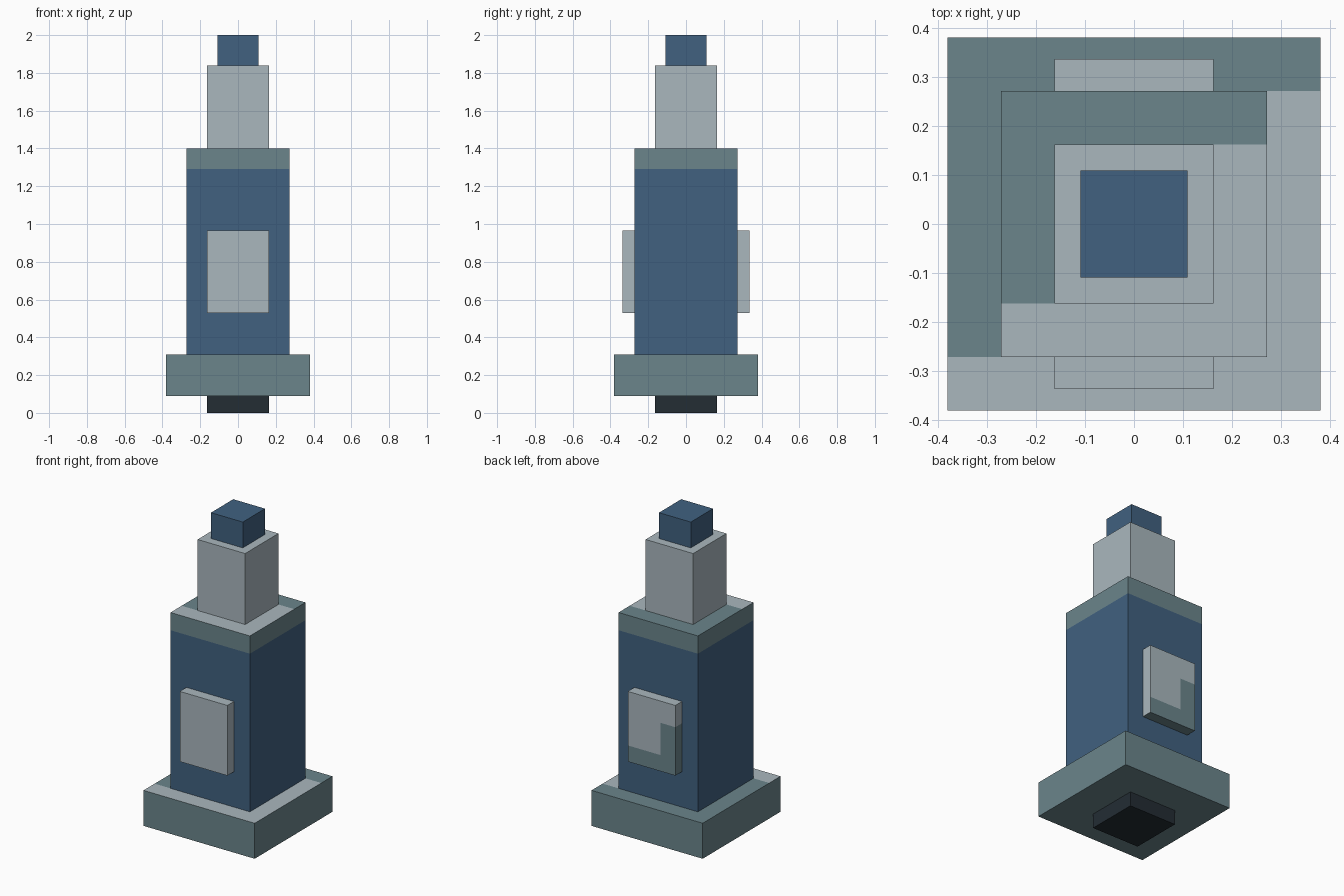
import bpy
import bmesh
from mathutils import Matrix, Vector

cube = bpy.data.objects.get("Cube")
if cube:
    bpy.data.objects.remove(cube, do_unlink=True)


def material(name, rgb):
    mat = bpy.data.materials.new(name)
    mat.use_nodes = True
    mat.diffuse_color = (*rgb, 1)
    mat.node_tree.nodes["Principled BSDF"].inputs["Base Color"].default_value = (*rgb, 1)
    return mat


PALE = material("pale grey", (0.40, 0.475, 0.515))
TEAL = material("grey teal", (0.147, 0.235, 0.26))
BLUE = material("steel blue", (0.052, 0.12, 0.216))
DARK = material("dark slate", (0.017, 0.026, 0.034))

AXES = {"x": Vector((1, 0, 0)), "y": Vector((0, 1, 0)), "z": Vector((0, 0, 1))}


def block(name, low, high, mats, cuts=(), rule=None):
    """Box between two corners, cut along planes and coloured by a face rule."""
    low, high = Vector(low), Vector(high)
    bm = bmesh.new()
    place = Matrix.Translation((low + high) / 2) @ Matrix.Diagonal((*(high - low), 1))
    bmesh.ops.create_cube(bm, size=1, matrix=place)
    for axis, value in cuts:
        geom = bm.verts[:] + bm.edges[:] + bm.faces[:]
        bmesh.ops.bisect_plane(bm, geom=geom, plane_co=AXES[axis] * value, plane_no=AXES[axis])
    bm.normal_update()
    if rule:
        for face in bm.faces:
            face.material_index = rule(face.calc_center_median(), face.normal)
    mesh = bpy.data.meshes.new(name)
    bm.to_mesh(mesh)
    bm.free()
    for mat in mats:
        mesh.materials.append(mat)
    obj = bpy.data.objects.new(name, mesh)
    bpy.context.collection.objects.link(obj)
    return obj


def tier(name, half, bottom, top, *args):
    return block(name, (-half, -half, bottom), (half, half, top), *args)


def ring_cuts(half):
    return [(axis, side * half) for axis in "xy" for side in (-1, 1)]


def in_corner(p, half):
    """True on the back and right strips of a ledge around a square core."""
    return p.y > half or (p.x < -half and p.y > -half)


BASE, BODY, NECK, CAP = 0.381, 0.272, 0.163, 0.109
BAND = 1.29

# Foot and wide base, whose ledge is two-toned
tier("foot", NECK, 0, 0.09, [DARK])
tier("base", BASE, 0.09, 0.31, [TEAL, PALE], ring_cuts(BODY),
     lambda p, n: int(n.z > 0.5 and not in_corner(p, BODY)))


# Body with a teal band and a two-toned shoulder
def body_colour(p, n):
    if n.z > 0.5:
        return 1 if in_corner(p, NECK) else 2
    return 1 if p.z > BAND else 0


tier("body", BODY, 0.31, 1.40, [BLUE, TEAL, PALE],
     ring_cuts(NECK) + [("z", BAND)], body_colour)

# Neck and cap
tier("neck", NECK, 1.40, 1.84, [PALE])
tier("cap", CAP, 1.84, 2.0, [BLUE])

# Front and back plates; the back one has a stepped teal patch
PLATE_LOW, PLATE_HIGH, PLATE_OUT = 0.53, 0.965, 0.337
STEP_X, STEP_LOW, STEP_HIGH = -0.06, 0.63, 0.83


def patch_colour(p, n):
    if n.z > 0.5 or n.x > 0.5:
        return 0
    return int(n.z < -0.5 or p.z < STEP_LOW or (p.x < STEP_X and p.z < STEP_HIGH))


block("front_plate", (-NECK, -PLATE_OUT, PLATE_LOW), (NECK, -BODY, PLATE_HIGH), [PALE])
block("back_plate", (-NECK, BODY, PLATE_LOW), (NECK, PLATE_OUT, PLATE_HIGH), [PALE, TEAL],
      [("x", STEP_X), ("z", STEP_LOW), ("z", STEP_HIGH)], patch_colour)
